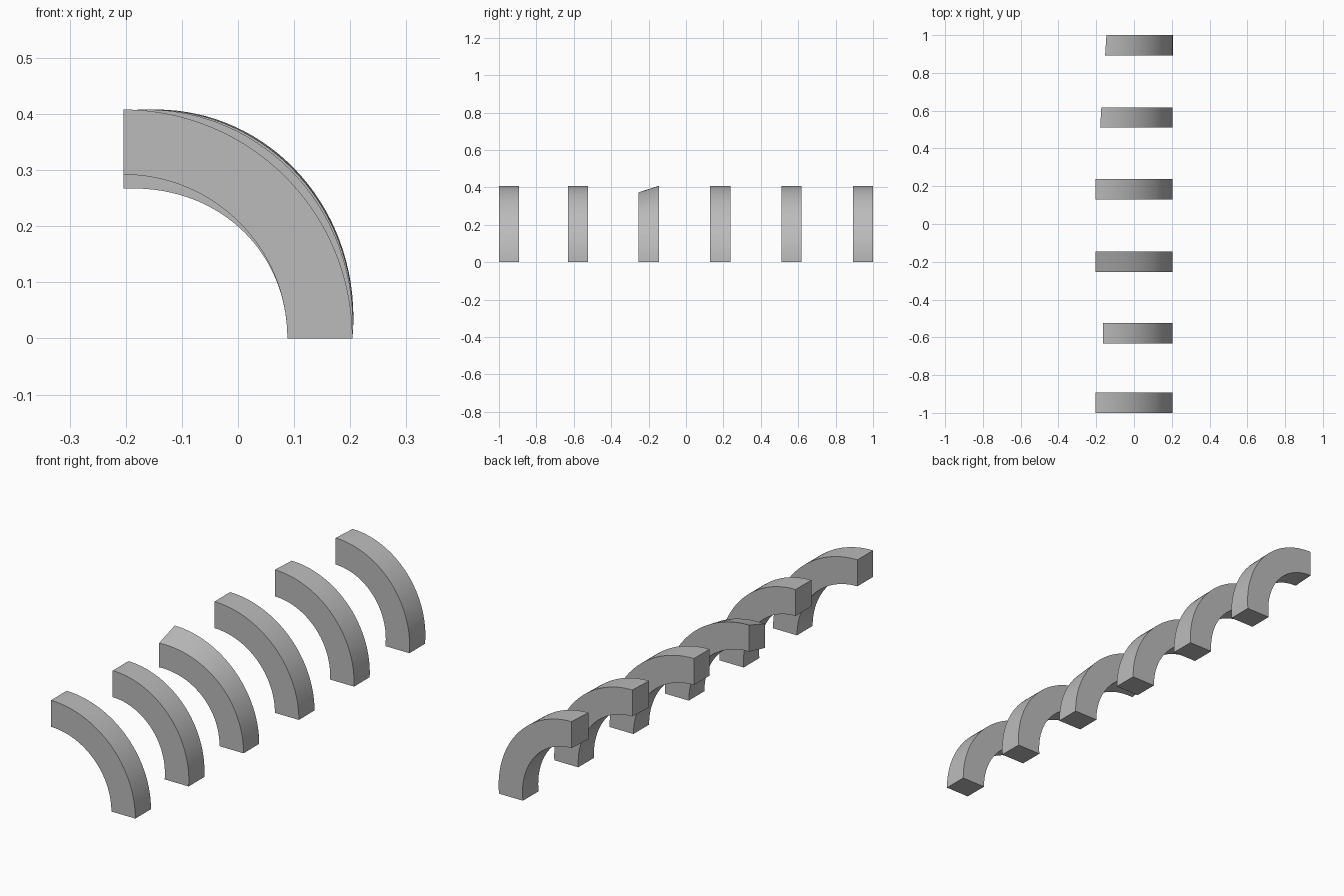
import bpy
import bmesh
import math

cube = bpy.data.objects.get("Cube")
if cube:
    bpy.data.objects.remove(cube, do_unlink=True)

stone = bpy.data.materials.new("plain_grey")
stone.use_nodes = True
GREY = (0.5, 0.5, 0.5, 1)
stone.diffuse_color = GREY
stone.node_tree.nodes["Principled BSDF"].inputs["Base Color"].default_value = GREY

CENTRE_X = -0.204
OUTER, INNER = 0.408, 0.292
HALF_WIDTH = 0.054
STEPS = 32


def arch_rib(name, y, front_shift=0.0, back_shift=0.0, front_drop=0.0):
    """Square-section quarter arch; its tip can be shortened or dropped per side."""
    bm = bmesh.new()

    def point(radius, side, t):
        a = t * math.pi / 2
        shift = front_shift if side < 0 else back_shift
        drop = front_drop if side < 0 else 0
        return bm.verts.new((CENTRE_X + radius * math.cos(a) + shift * t,
                             y + side * HALF_WIDTH,
                             radius * math.sin(a) * (1 - drop * t)))

    corners = [(INNER, -1), (OUTER, -1), (OUTER, 1), (INNER, 1)]
    rings = [[point(r, s, i / STEPS) for r, s in corners] for i in range(STEPS + 1)]
    for low, high in zip(rings, rings[1:]):
        for k in range(4):
            n = (k + 1) % 4
            bm.faces.new((low[k], low[n], high[n], high[k]))
    bm.faces.new(rings[0])
    bm.faces.new(rings[-1])
    bmesh.ops.recalc_face_normals(bm, faces=bm.faces)

    mesh = bpy.data.meshes.new(name)
    bm.to_mesh(mesh)
    bm.free()
    mesh.materials.append(stone)
    obj = bpy.data.objects.new(name, mesh)
    bpy.context.collection.objects.link(obj)
    bpy.ops.object.select_all(action="DESELECT")
    obj.select_set(True)
    bpy.context.view_layer.objects.active = obj
    bpy.ops.object.shade_smooth_by_angle(angle=math.radians(30))


# Row of ribs from front to back, each with its own tip cut
arch_rib("arch_rib_1", -0.946)
arch_rib("arch_rib_2", -0.578, front_shift=0.041, back_shift=0.041)
arch_rib("arch_rib_3", -0.199, front_drop=0.086)
arch_rib("arch_rib_4", 0.183)
arch_rib("arch_rib_5", 0.564, front_shift=0.025, back_shift=0.031)
arch_rib("arch_rib_6", 0.946, front_shift=0.051, back_shift=0.058)
